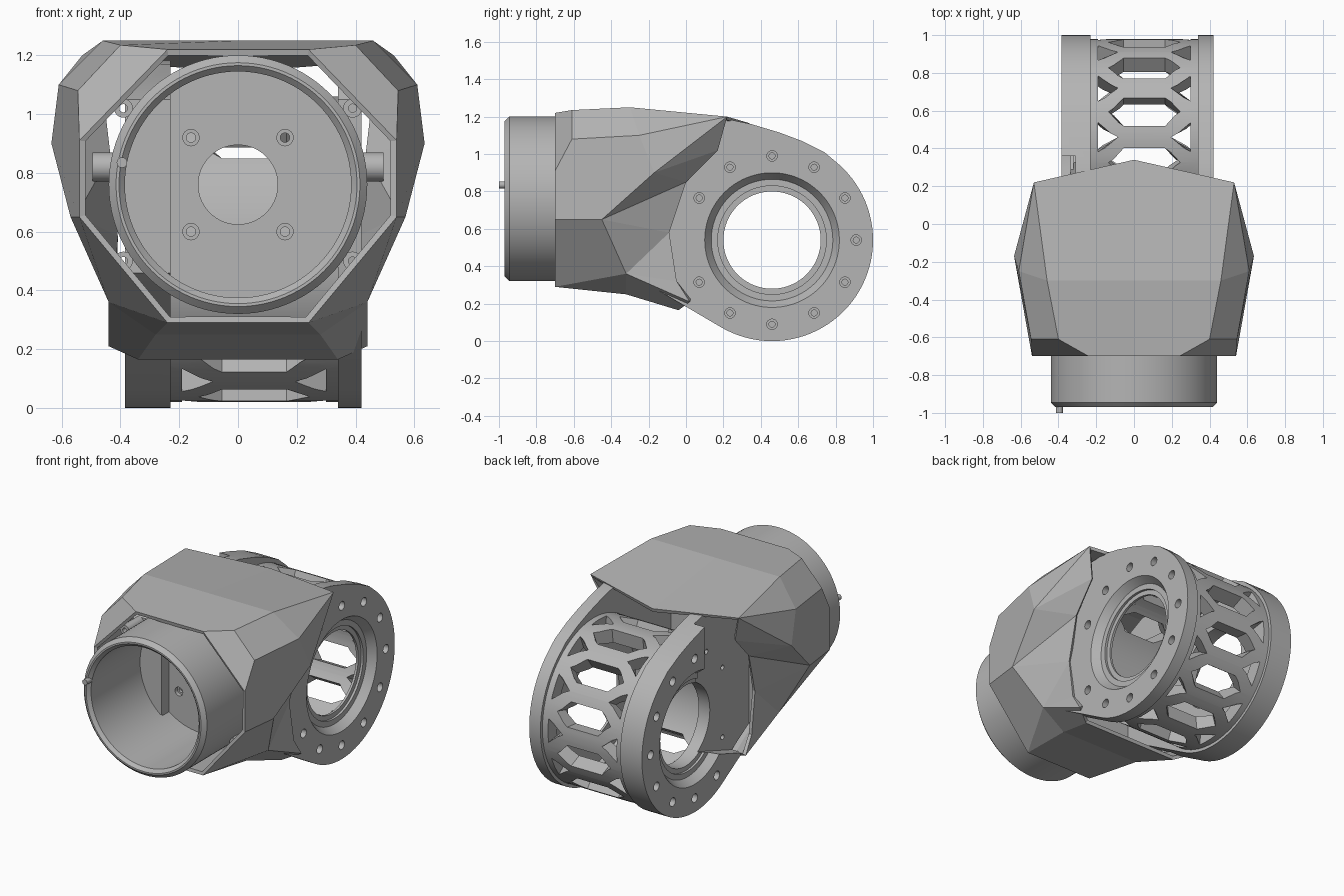
import bpy, bmesh
from math import sin, cos, pi, radians

cube = bpy.data.objects.get("Cube")
if cube:
    bpy.data.objects.remove(cube, do_unlink=True)

grey = bpy.data.materials.new("matte_grey")
grey.use_nodes = True
grey.diffuse_color = (0.46, 0.46, 0.46, 1)
grey.node_tree.nodes["Principled BSDF"].inputs["Base Color"].default_value = (0.46, 0.46, 0.46, 1)

HUB = (0.46, 0.54)       # y, z of the cross axis
FRONT = (0, 0.76)        # x, z of the front socket


def finish(name, bm, recalc=True):
    bmesh.ops.remove_doubles(bm, verts=bm.verts, dist=0.0001)
    wires = [e for e in bm.edges if not e.link_faces]
    bmesh.ops.delete(bm, geom=wires, context="EDGES")
    if recalc:
        bmesh.ops.recalc_face_normals(bm, faces=bm.faces)
    mesh = bpy.data.meshes.new(name)
    bm.to_mesh(mesh)
    bm.free()
    mesh.materials.append(grey)
    ob = bpy.data.objects.new(name, mesh)
    bpy.context.collection.objects.link(ob)
    return ob


def place(axis, along, u, v):
    return (along, u, v) if axis == "x" else (u, along, v)


def spin(bm, profile, axis, centre, steps=64):
    """Revolve a closed (radius, along) profile about an x or y axis."""
    rings = []
    for i in range(steps):
        t = 2 * pi * i / steps
        rings.append([bm.verts.new(place(axis, a, centre[0] + r * cos(t), centre[1] + r * sin(t)))
                      for r, a in profile])
    n = len(profile)
    for i in range(steps):
        p, q = rings[i], rings[(i + 1) % steps]
        for j in range(n):
            k = (j + 1) % n
            bm.faces.new((p[j], p[k], q[k], q[j]))


def rod(bm, r, a, b, axis, centre, steps=16):
    spin(bm, [(0, a), (r, a), (r, b), (0, b)], axis, centre, steps)


def screw_hole(bm, a, step, b, axis, centre):
    spin(bm, [(0, a), (0.028, a), (0.028, step), (0.016, step), (0.016, b), (0, b)], axis, centre, 16)


def prism(bm, low, high):
    """Close two matching loops of points into a solid."""
    low, high = ([bm.verts.new(p) for p in loop] for loop in (low, high))
    bm.faces.new(low)
    bm.faces.new(high[::-1])
    for i in range(len(low)):
        j = (i + 1) % len(low)
        bm.faces.new((low[i], high[i], high[j], low[j]))


def bake(ob):
    graph = bpy.context.evaluated_depsgraph_get()
    mesh = bpy.data.meshes.new_from_object(ob.evaluated_get(graph))
    ob.modifiers.clear()
    ob.data = mesh


def cut(ob, bm):
    tool = finish("cutter", bm)
    tool.hide_render = True
    mod = ob.modifiers.new("cut", "BOOLEAN")
    mod.operation, mod.solver, mod.object = "DIFFERENCE", "EXACT", tool
    bake(ob)
    bpy.data.objects.remove(tool, do_unlink=True)


def smooth(ob):
    bpy.ops.object.select_all(action="DESELECT")
    ob.select_set(True)
    bpy.context.view_layer.objects.active = ob
    bpy.ops.object.shade_smooth_by_angle(angle=radians(25))


# Front socket: chamfered tube with a drilled bulkhead
bm = bmesh.new()
spin(bm, [(0.415, -0.97), (0.44, -0.945), (0.44, -0.33), (0.135, -0.33), (0.135, -0.375),
          (0.385, -0.375), (0.385, -0.95), (0.405, -0.97)], "y", FRONT, 96)
socket = finish("front_socket", bm)
bm = bmesh.new()
for sx in (-1, 1):
    for sz in (-1, 1):
        screw_hole(bm, -0.45, -0.35, -0.3, "y", (sx * 0.16, FRONT[1] + sz * 0.16))
cut(socket, bm)
smooth(socket)

# Small locating pin on the socket rim
bm = bmesh.new()
rod(bm, 0.018, -1.0, -0.93, "y", (-0.395, 0.835))
smooth(finish("locating_pin", bm))


# Side plates: ring flange running forward into the shell
def side_plate(name, inner, outer, nose):
    bm = bmesh.new()
    outline = [(HUB[0] + 0.54 * cos(2 * pi * i / 96), HUB[1] + 0.54 * sin(2 * pi * i / 96))
               for i in range(96)]
    outline += [(0.74, 1.01), (0.62, 1.07), (0.5, 1.115), (0.35, 1.16), (0.23, 1.185), (-0.2, 1.17),
                (nose, 1.05), (nose, 0.46), (-0.3, 0.36), (0, 0.21), (0.2, 0.068)]
    for x in (inner, outer):
        for y, z in outline:
            bm.verts.new((x, y, z))
    res = bmesh.ops.convex_hull(bm, input=bm.verts)
    spare = {v for v in res["geom_interior"] + res["geom_unused"] if isinstance(v, bmesh.types.BMVert)}
    bmesh.ops.delete(bm, geom=list(spare), context="VERTS")
    bmesh.ops.dissolve_limit(bm, angle_limit=0.005, verts=bm.verts, edges=bm.edges)
    plate = finish(name, bm)

    # Stepped bearing bore and screw circle
    d = 1 if outer > inner else -1
    bm = bmesh.new()
    spin(bm, [(0, inner - d * 0.1), (0.26, inner - d * 0.1), (0.26, outer - d * 0.065),
              (0.29, outer - d * 0.065), (0.29, outer - d * 0.05), (0.325, outer - d * 0.05),
              (0.36, outer), (0.36, outer + d * 0.1), (0, outer + d * 0.1)], "x", HUB, 96)
    for i in range(12):
        if i != 6:
            t = radians(30 * i)
            screw_hole(bm, outer + d * 0.1, outer - d * 0.04, inner - d * 0.1, "x",
                       (HUB[0] + 0.45 * cos(t), HUB[1] + 0.45 * sin(t)))
    cut(plate, bm)
    return plate


smooth(side_plate("left_side_plate", 0.34, 0.42, -0.33))
right_plate = side_plate("right_side_plate", -0.23, -0.385, -0.45)

# Recess in the front half of the right plate, leaving a lip below
recess = [(0.36, 1.3), (-0.2, 1.3), (-0.2, 0.16), (-0.02, 0.2), (0.36, 0.33)]
bm = bmesh.new()
prism(bm, [(-0.5, y, z) for y, z in recess], [(-0.31, y, z) for y, z in recess])
cut(right_plate, bm)
smooth(right_plate)

# Lattice drum joining the two plates
bm = bmesh.new()
spin(bm, [(0.43, -0.24), (0.52, -0.24), (0.52, 0.35), (0.43, 0.35)], "x", HUB, 96)
drum = finish("lattice_drum", bm)
bm = bmesh.new()


def window(points, angle):
    prism(bm, *[[(0.055 + x, HUB[0] + r * cos(radians(angle + t)), HUB[1] + r * sin(radians(angle + t)))
                 for x, t in points] for r in (0.38, 0.6)])


for angle in range(-135, 136, 30):
    window([(-0.19, 0), (-0.11, 8.5), (0.11, 8.5), (0.19, 0), (0.11, -8.5), (-0.11, -8.5)], angle)
for angle in range(-120, 121, 30):
    for s in (-1, 1):
        window([(s * 0.14, 0), (s * 0.245, 8.5), (s * 0.245, -8.5)], angle)
cut(drum, bm)
smooth(drum)

# Faceted shell: one half as named corners, mirrored and thickened
corners = dict(
    front_top=(0, -0.7, 1.22), front_top_side=(0.24, -0.7, 1.22), front_high=(0.54, -0.7, 0.91),
    front_low=(0.54, -0.7, 0.65), front_base_side=(0.24, -0.7, 0.29), front_base=(0, -0.7, 0.29),
    brow=(0.4, -0.61, 1.235), temple=(0.545, -0.61, 1.08), shoulder=(0.61, -0.25, 1.1),
    widest=(0.635, -0.17, 0.9), cheek=(0.57, -0.45, 0.65), jaw=(0.44, -0.32, 0.36),
    rear_side=(0.53, 0.22, 1.2), rear_top=(0, 0.34, 1.165), crown=(0, -0.3, 1.25),
    crown_side=(0.46, -0.3, 1.25), heel=(0.44, 0.02, 0.21), tail_side=(0.34, -0.04, 0.165),
    tail=(0, -0.04, 0.165), belly_side=(0.28, -0.32, 0.25), belly=(0, -0.32, 0.25),
    arc_a=(0.47, 0.17, 1.02), arc_b=(0.45, 0, 0.85), arc_c=(0.43, -0.09, 0.58), arc_d=(0.435, -0.05, 0.32))
panels = (
    ("front_top", "front_top_side", "brow", "crown_side", "crown"),
    ("crown", "crown_side", "rear_side", "rear_top"),
    ("brow", "temple", "shoulder", "crown_side"),
    ("crown_side", "shoulder", "rear_side"),
    ("front_top_side", "front_high", "temple", "brow"),
    ("front_high", "front_low", "cheek", "widest", "shoulder", "temple"),
    ("shoulder", "widest", "rear_side"),
    ("front_low", "front_base_side", "jaw", "cheek"),
    ("front_base_side", "front_base", "belly", "belly_side"),
    ("front_base_side", "belly_side", "jaw"),
    ("belly_side", "belly", "tail", "tail_side"),
    ("jaw", "belly_side", "tail_side", "heel"),
    ("widest", "arc_a", "rear_side"),
    ("widest", "arc_b", "arc_a"),
    ("cheek", "arc_b", "widest"),
    ("cheek", "arc_c", "arc_b"),
    ("cheek", "jaw", "arc_c"),
    ("jaw", "arc_d", "arc_c"),
    ("jaw", "heel", "arc_d"))
bm = bmesh.new()
vert = {k: bm.verts.new(p) for k, p in corners.items()}
for panel in panels:
    bm.faces.new([vert[k] for k in panel])
bmesh.ops.recalc_face_normals(bm, faces=bm.faces)
bm.faces.ensure_lookup_table()
if bm.faces[0].normal.z < 0:
    bmesh.ops.reverse_faces(bm, faces=bm.faces)
shell = finish("faceted_shell", bm, recalc=False)
shell.modifiers.new("mirror", "MIRROR")
thick = shell.modifiers.new("thickness", "SOLIDIFY")
thick.thickness, thick.offset = 0.022, -1
bake(shell)

# Screw bosses around the socket and short side stand-offs
for side, s in (("left", 1), ("right", -1)):
    for level, z in (("upper", 1.02), ("lower", 0.5)):
        bm = bmesh.new()
        spin(bm, [(0.014, -0.6), (0.032, -0.6), (0.032, -0.3), (0.014, -0.3)], "y", (s * 0.39, z), 24)
        smooth(finish(f"{side}_{level}_boss", bm))
    bm = bmesh.new()
    rod(bm, 0.05, s * 0.36, s * 0.495, "x", (-0.2, 0.82), 24)
    smooth(finish(f"{side}_standoff", bm))
